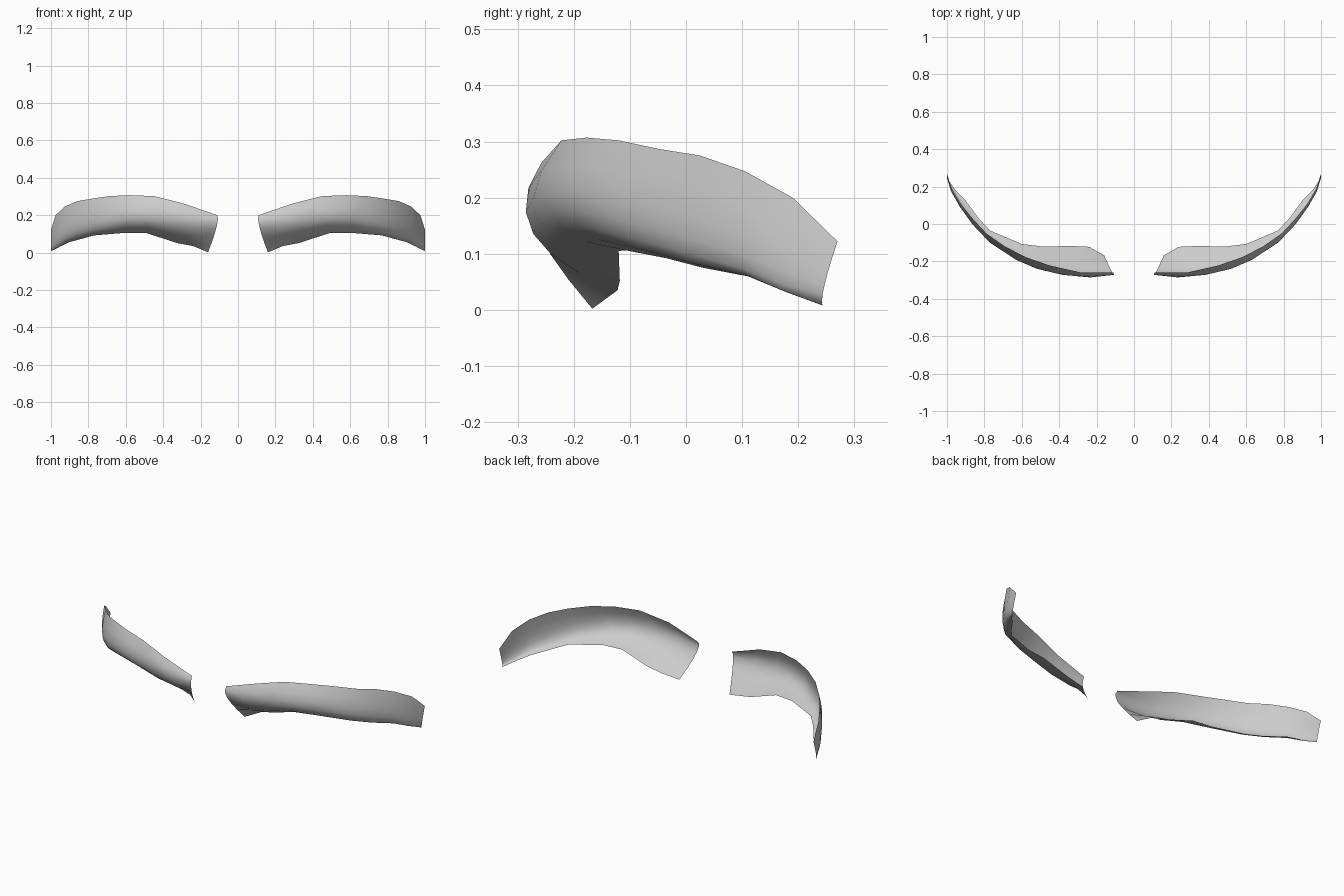
import bpy
import bmesh
from mathutils import Vector

if "Cube" in bpy.data.objects:
    bpy.data.objects.remove(bpy.data.objects["Cube"])

# Single pale grey finish
grey = bpy.data.materials.new("pale grey")
grey.use_nodes = True
colour = (0.6, 0.6, 0.6, 1)
grey.diffuse_color = colour
grey.node_tree.nodes["Principled BSDF"].inputs["Base Color"].default_value = colour

# Three guide rails of the curved strip, from the inner end to the outer end
upper_rail = [(.11, -.26, .2), (.29, -.258, .262), (.45, -.222, .302), (.58, -.177, .307),
              (.69, -.12, .302), (.79, -.05, .287), (.86, .025, .275), (.925, .105, .247),
              (.975, .19, .2), (1, .27, .122)]
ridge_rail = [(.115, -.262, .135), (.22, -.272, .135), (.36, -.265, .155), (.5, -.24, .175),
              (.61, -.2, .18), (.77, -.1, .155), (.86, -.005, .13), (.93, .095, .1),
              (.975, .17, .07), (1, .247, .045)]
lower_rail = [(.16, -.167, .002), (.24, -.122, .035), (.33, -.118, .052), (.49, -.12, .105),
              (.6, -.107, .106), (.77, -.035, .092), (.83, .03, .075), (.9, .125, .057),
              (.95, .175, .033), (.998, .243, .008)]
STEPS = 6


def section(upper, ridge, lower):
    """Points of a smooth bow passing through one point of each rail."""
    a, b, c = Vector(upper), Vector(ridge), Vector(lower)
    points = []
    for i in range(STEPS + 1):
        t = i / STEPS
        points.append(a * (1 - t) * (1 - 2 * t) + b * 4 * t * (1 - t) + c * t * (2 * t - 1))
    return points


# Left strip: sheet lofted across the rails
bm = bmesh.new()
rows = [[bm.verts.new(p) for p in section(*rails)]
        for rails in zip(upper_rail, ridge_rail, lower_rail)]
for inner, outer in zip(rows, rows[1:]):
    for i in range(STEPS):
        bm.faces.new((inner[i], inner[i + 1], outer[i + 1], outer[i]))

mesh = bpy.data.meshes.new("curved_strips")
bm.to_mesh(mesh)
bm.free()
mesh.materials.append(grey)
strips = bpy.data.objects.new("curved_strips", mesh)
bpy.context.collection.objects.link(strips)

# Right strip: mirrored copy
mirror = strips.modifiers.new("mirror", "MIRROR")
mirror.use_axis = (True, False, False)
mirror.use_mirror_merge = False

bpy.context.view_layer.objects.active = strips
strips.select_set(True)
bpy.ops.object.shade_smooth()
